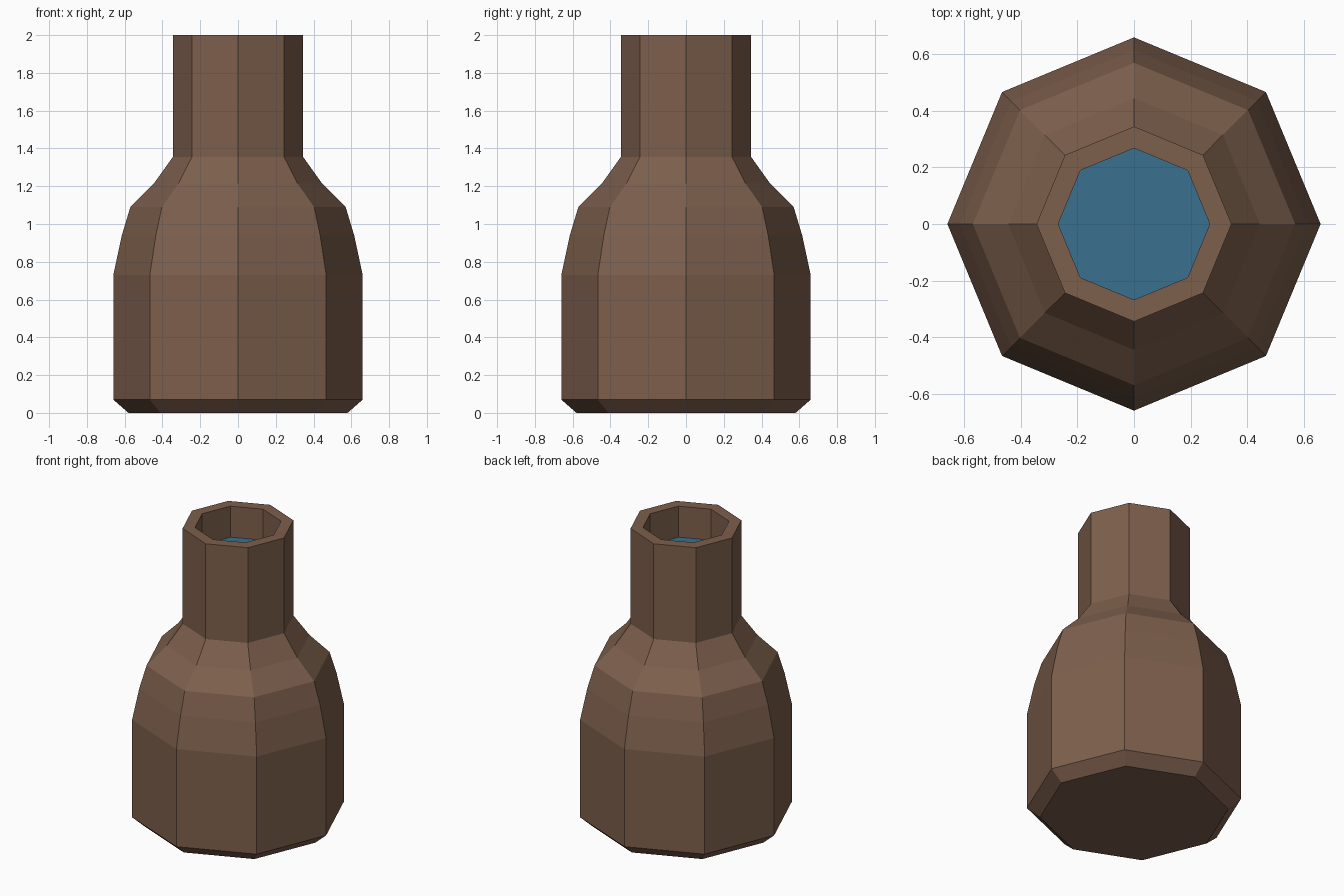
import bpy, bmesh
from math import cos, sin, pi

SIDES = 8
LIQUID_Z = 1.79
INNER = 0.268

cube = bpy.data.objects.get("Cube")
if cube:
    bpy.data.objects.remove(cube, do_unlink=True)


def material(name, rgb):
    m = bpy.data.materials.new(name)
    m.use_nodes = True
    m.diffuse_color = (*rgb, 1)
    m.node_tree.nodes["Principled BSDF"].inputs["Base Color"].default_value = (*rgb, 1)
    return m


def lathe(name, profile, mat, cap_start=False):
    """Revolve (radius, height) points into a flat-faced solid of SIDES facets."""
    bm = bmesh.new()
    rings = [[bm.verts.new((r * cos(2 * pi * i / SIDES), r * sin(2 * pi * i / SIDES), z))
              for i in range(SIDES)] for r, z in profile]
    for low, high in zip(rings, rings[1:]):
        for i in range(SIDES):
            j = (i + 1) % SIDES
            bm.faces.new((low[i], low[j], high[j], high[i]))
    if cap_start:
        bm.faces.new(rings[0][::-1])
    if len(profile) == 1:
        bm.faces.new(rings[0])
    mesh = bpy.data.meshes.new(name)
    bm.to_mesh(mesh)
    bm.free()
    mesh.materials.append(mat)
    obj = bpy.data.objects.new(name, mesh)
    bpy.context.collection.objects.link(obj)
    return obj


brown = material("brown clay", (0.205, 0.115, 0.073))
blue = material("blue liquid", (0.043, 0.163, 0.274))

# Bottle: chamfered base, belly, shoulder, neck, rim and inner neck wall
lathe("bottle", [(0.58, 0), (0.66, 0.07), (0.66, 0.73), (0.615, 0.94), (0.57, 1.09),
                 (0.445, 1.215), (0.345, 1.355), (0.345, 2), (INNER, 2),
                 (INNER, LIQUID_Z)], brown, cap_start=True)

# Liquid surface inside the neck
lathe("liquid", [(INNER, LIQUID_Z)], blue)
